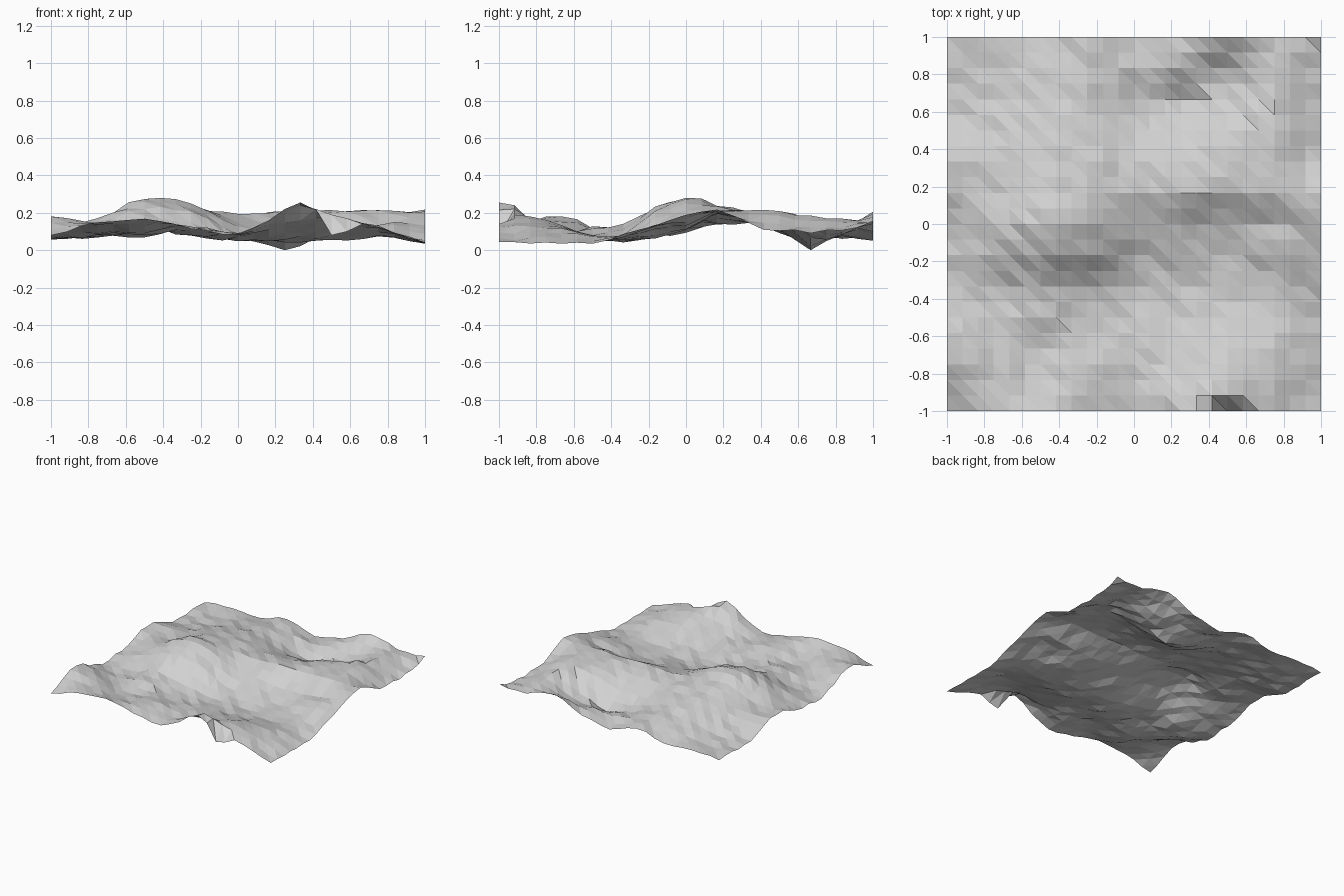
import bpy, bmesh, random

if "Cube" in bpy.data.objects:
    bpy.data.objects.remove(bpy.data.objects["Cube"])

random.seed(4)
N = 24  # cells per side of the low-poly ground

# Coarse hill heights in hundredths: rows run front to back, columns left to right
HILLS = [
    [8.5, 15.5, 16, 12, 9, 21, 18, 12, 3.5],
    [15, 14, 11, 13, 8.5, 15.5, 17.5, 13, 4.5],
    [18.5, 12, 9, 11, 8.5, 11, 12.5, 12, 4],
    [12, 8, 12.5, 7, 6, 6.5, 7, 8.5, 3],
    [7, 8, 13.5, 9, 5.5, 5, 5, 7, 8],
    [7.5, 14, 22, 20, 9, 8.5, 7, 12, 13],
    [9, 16.5, 27.5, 24.5, 15, 12, 11, 14, 18.5],
    [14.5, 15, 24, 22.5, 19, 20, 20, 21, 21],
    [14.5, 14, 19, 21, 17, 18.5, 20, 20.5, 14],
    [8.5, 11, 17, 17.5, 12, 12, 17, 20.5, 10.5],
    [6, 8, 12.5, 14.5, 7, 1.5, 9, 18, 10],
    [6.5, 7.5, 10.5, 13, 8.5, 9, 10, 16, 11],
    [6.5, 9, 7, 13, 5, 10.5, 20.5, 15, 15],
]


def spline(row, t):
    """Smooth curve through evenly spaced heights, t from 0 to 1."""
    n = len(row) - 1
    i = min(int(t * n), n - 1)
    f = t * n - i
    a, b, c, d = (row[max(0, min(n, i + k))] for k in (-1, 0, 1, 2))
    return b + 0.5 * f * (c - a + f * (2 * a - 5 * b + 4 * c - d + f * (3 * (b - c) + d - a)))


def height(i, j):
    z = spline([spline(row, i / N) for row in HILLS], j / N) / 100
    return max(0, z + random.uniform(-0.01, 0.01))


# Ground heights on the fine grid
Z = [[height(i, j) for i in range(N + 1)] for j in range(N + 1)]

# Knoll and small pit at the front edge
knoll = {(14, 0): 0.155, (15, 0): 0.22, (16, 0): 0.255, (17, 0): 0.215, (18, 0): 0.08, (19, 0): 0.10,
         (20, 0): 0.14, (15, 1): 0.2, (16, 1): 0.24, (17, 1): 0.22, (18, 1): 0.19, (19, 1): 0.17}
for (i, j), z in knoll.items():
    Z[j][i] = z
Z[20][15] = 0  # lowest hollow

# Open faceted sheet, every cell split along the same diagonal
bm = bmesh.new()
V = [[bm.verts.new((-1 + 2 * i / N, -1 + 2 * j / N, Z[j][i]))
      for i in range(N + 1)] for j in range(N + 1)]
for j in range(N):
    for i in range(N):
        a, b, c, d = V[j][i], V[j][i + 1], V[j + 1][i + 1], V[j + 1][i]
        bm.faces.new((a, b, d))
        bm.faces.new((b, c, d))
mesh = bpy.data.meshes.new("terrain")
bm.to_mesh(mesh)
bm.free()

grey = bpy.data.materials.new("light grey")
grey.diffuse_color = (0.64, 0.64, 0.64, 1)
grey.use_nodes = True
grey.node_tree.nodes["Principled BSDF"].inputs["Base Color"].default_value = grey.diffuse_color
mesh.materials.append(grey)
bpy.context.collection.objects.link(bpy.data.objects.new("terrain", mesh))
